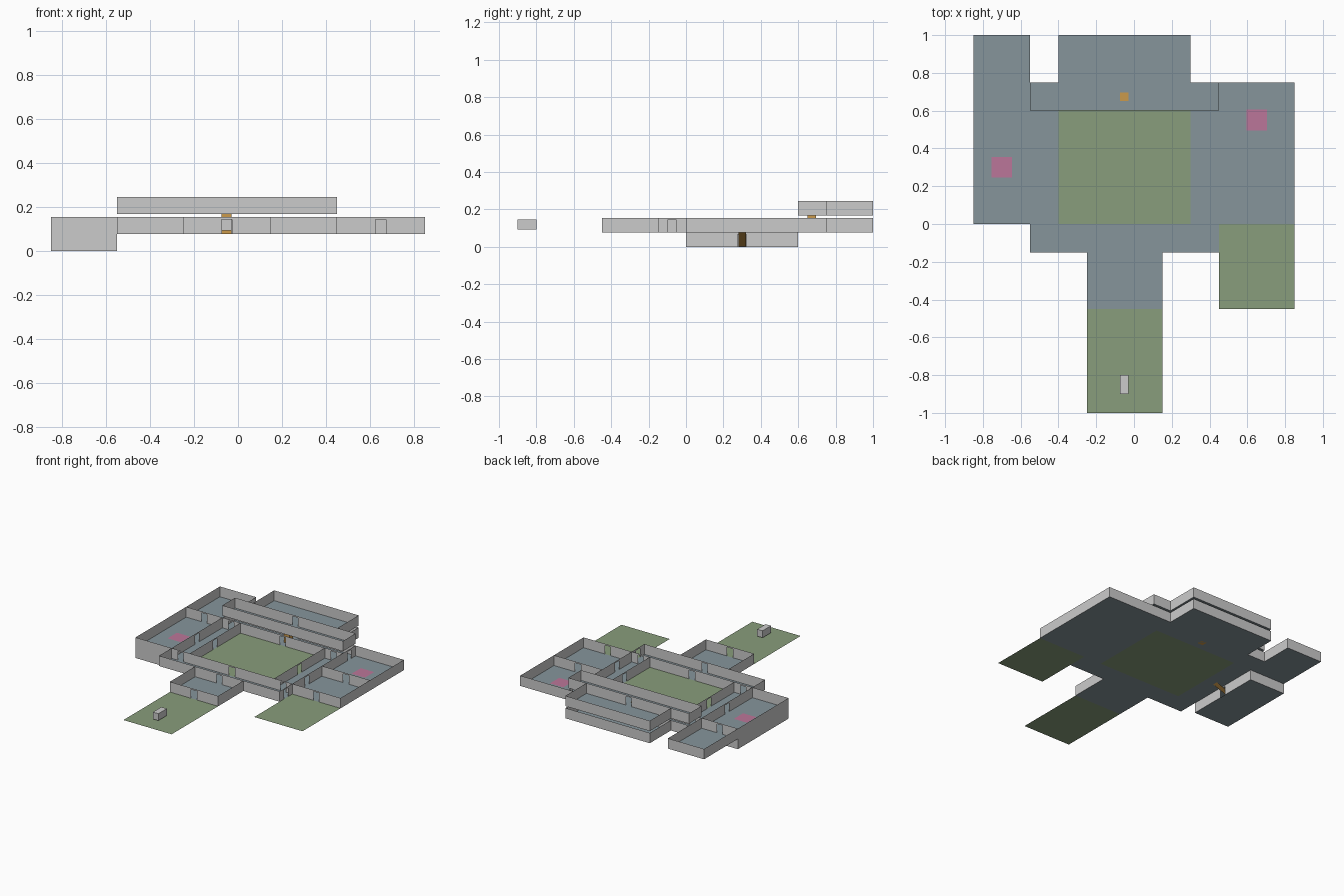
import bpy, bmesh

if "Cube" in bpy.data.objects:
    bpy.data.objects.remove(bpy.data.objects["Cube"])

LOW, MAIN, UP = 0.0, 0.077, 0.168
H = 0.077            # wall height
DW, DH = 0.047, 0.066  # doorway width and height


def material(name, rgb):
    m = bpy.data.materials.new(name)
    m.diffuse_color = (*rgb, 1)
    m.use_nodes = True
    m.node_tree.nodes["Principled BSDF"].inputs["Base Color"].default_value = m.diffuse_color
    return m


STONE = material("floor_slate", (0.24, 0.30, 0.33))
GRASS = material("grass", (0.25, 0.34, 0.20))
PINK = material("marker_pink", (0.50, 0.18, 0.32))
WOOD = material("stair_wood", (0.60, 0.32, 0.07))


def make(name, quads, mat=None):
    bm = bmesh.new()
    for q in quads:
        bm.faces.new([bm.verts.new(p) for p in q])
    bmesh.ops.remove_doubles(bm, verts=bm.verts, dist=1e-5)
    me = bpy.data.meshes.new(name)
    bm.to_mesh(me)
    bm.free()
    ob = bpy.data.objects.new(name, me)
    bpy.context.collection.objects.link(ob)
    if mat:
        me.materials.append(mat)
    return ob


def floor(name, x0, x1, y0, y1, z, mat=STONE):
    return make(name, [[(x0, y0, z), (x1, y0, z), (x1, y1, z), (x0, y1, z)]], mat)


def wall(name, axis, c, a, b, z, doors=()):
    """Thin wall along an axis at constant coordinate c, with doorways left open."""
    def quad(s, e, lo, hi):
        pts = [(s, lo), (e, lo), (e, hi), (s, hi)]
        return [(t, c, h) if axis == 'x' else (c, t, h) for t, h in pts]
    quads, start = [], a
    for d in sorted(doors):
        quads.append(quad(start, d - DW / 2, z, z + H))
        quads.append(quad(d - DW / 2, d + DW / 2, z + DH, z + H))
        start = d + DW / 2
    quads.append(quad(start, b, z, z + H))
    return make(name, quads)


def box(name, x0, x1, y0, y1, z0, z1, mat=None):
    bpy.ops.mesh.primitive_cube_add(size=1, location=((x0 + x1) / 2, (y0 + y1) / 2, (z0 + z1) / 2))
    ob = bpy.context.object
    ob.name = name
    ob.scale = (x1 - x0, y1 - y0, z1 - z0)
    if mat:
        ob.data.materials.append(mat)
    return ob


# main level floors
for n, r in {
    "south_corridor": (-.55, .45, -.15, 0), "north_corridor": (-.55, .45, .6, .75),
    "west_corridor": (-.55, -.4, 0, .6), "east_corridor": (.3, .45, 0, .6),
    "entrance_hall": (-.25, .15, -.45, -.15), "north_room": (-.4, .3, .75, 1),
    "west_room": (-.85, -.55, 0, .6), "northwest_room": (-.85, -.55, .6, 1),
    "east_room": (.45, .85, 0, .35), "northeast_room": (.45, .85, .35, .75),
}.items():
    floor(n + "_floor", *r, MAIN)

# open lawns
floor("courtyard_lawn", -.4, .3, 0, .6, MAIN, GRASS)
floor("south_lawn", -.25, .15, -1, -.45, MAIN, GRASS)
floor("side_lawn", .45, .85, -.45, 0, MAIN, GRASS)

# main level walls: axis, constant, start, end, doorway centres
ring = (-.475, -.05, .375)
for i, (ax, c, a, b, d) in enumerate([
    ('x', 1, -.85, -.55, ()), ('x', 1, -.4, .3, ()),
    ('x', .75, -.55, .45, (-.05,)), ('x', .75, .45, .85, ()),
    ('x', .6, -.85, -.55, (-.7,)), ('x', .6, -.55, .45, ring),
    ('x', .35, .45, .85, (.65,)),
    ('x', 0, -.85, -.55, ()), ('x', 0, -.55, .45, ring), ('x', 0, .45, .85, (.65,)),
    ('x', -.15, -.55, .45, (-.05,)), ('x', -.45, -.25, .15, (-.05,)),
    ('y', -.85, 0, 1, ()), ('y', -.55, -.15, .75, (.3,)), ('y', -.55, .75, 1, ()),
    ('y', -.4, 0, .6, (.3,)), ('y', -.4, .75, 1, ()),
    ('y', .3, 0, .6, (.3,)), ('y', .3, .75, 1, ()),
    ('y', .45, -.15, .75, (-.075, .175, .675)), ('y', .85, 0, .75, ()),
    ('y', -.25, -.45, -.15, ()), ('y', .15, -.45, -.15, ()),
]):
    wall(f"main_wall_{i:02d}", ax, c, a, b, MAIN, d)

# lower room under the west room
floor("cellar_floor", -.85, -.55, 0, .6, LOW)
for n, w in {"south": ('x', 0, -.85, -.55), "north": ('x', .6, -.85, -.55),
             "west": ('y', -.85, 0, .6)}.items():
    wall(f"cellar_{n}_wall", *w, LOW)
wall("cellar_east_wall", 'y', -.55, 0, .6, LOW, (.3,))

# upper gallery and upper room
floor("gallery_floor", -.55, .45, .6, .75, UP)
floor("upper_room_floor", -.4, .3, .75, 1, UP)
for n, w in {"gallery_south": ('x', .6, -.55, .45), "gallery_west": ('y', -.55, .6, .75),
             "gallery_east": ('y', .45, .6, .75), "upper_north": ('x', 1, -.4, .3),
             "upper_west": ('y', -.4, .75, 1), "upper_east": ('y', .3, .75, 1)}.items():
    wall(n + "_wall", *w, UP)
wall("gallery_north_wall", 'x', .75, -.55, .45, UP, (-.05,))

# stairs between levels
box("upper_stair", -.075, -.03, .65, .695, MAIN, UP + .004, WOOD)
make("cellar_ramp", [[(-.48, .28, MAIN), (-.48, .32, MAIN), (-.70, .32, LOW + .001), (-.70, .28, LOW + .001)]], WOOD)

# floor markers and the block on the south lawn
floor("west_marker", -.755, -.645, .245, .355, MAIN + .002, PINK)
floor("east_marker", .595, .705, .495, .605, MAIN + .002, PINK)
box("lawn_block", -.075, -.03, -.9, -.8, .093, .145)
